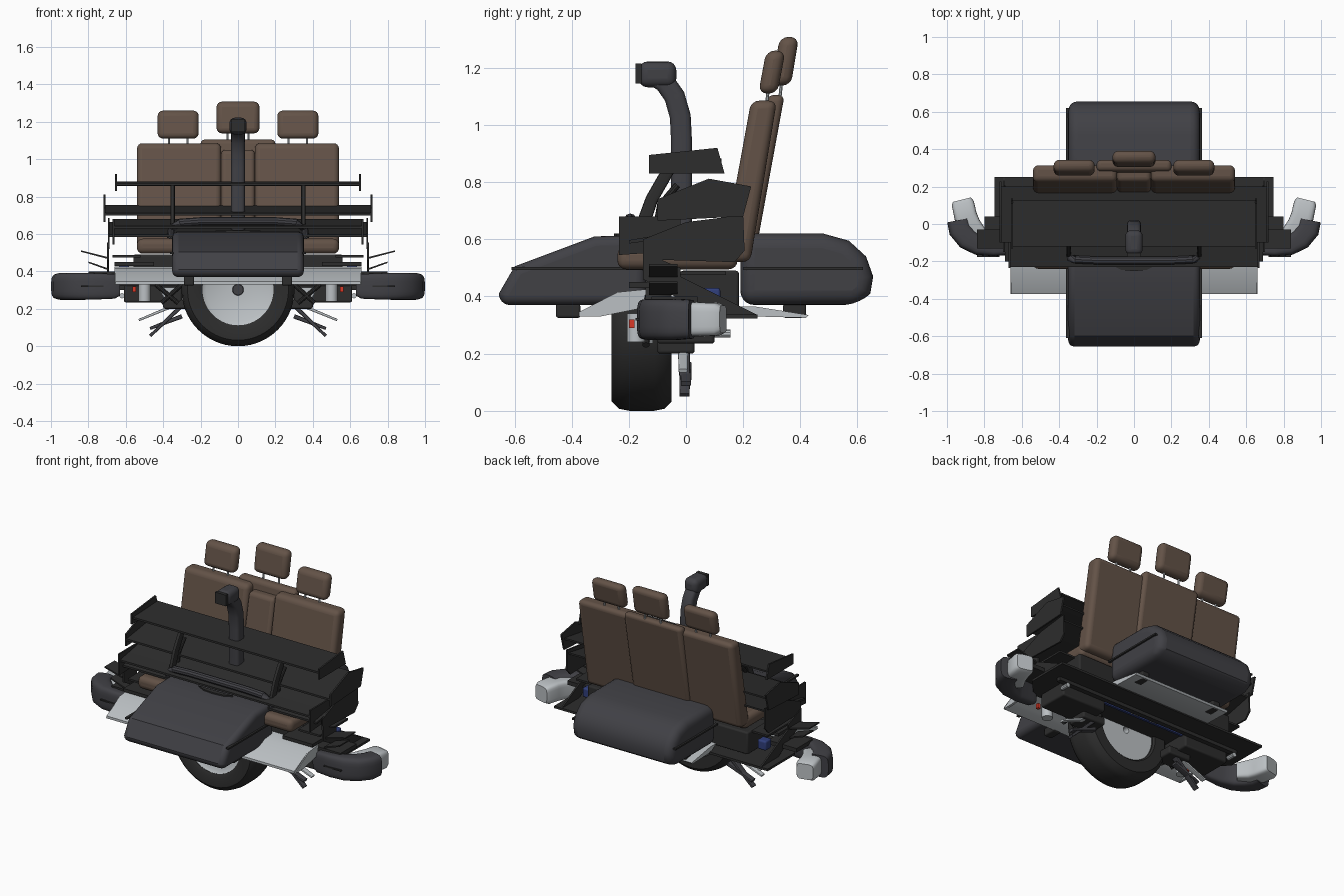
import bpy, bmesh, math
from mathutils import Vector

if "Cube" in bpy.data.objects:
    bpy.data.objects.remove(bpy.data.objects["Cube"])


def material(name, rgb):
    m = bpy.data.materials.new(name)
    m.diffuse_color = (*rgb, 1)
    m.use_nodes = True
    m.node_tree.nodes["Principled BSDF"].inputs["Base Color"].default_value = m.diffuse_color
    return m


BLACK = material("black", (0.026, 0.026, 0.026))
DARK = material("dark_grey", (0.052, 0.052, 0.06))
BROWN = material("brown", (0.125, 0.085, 0.063))
LIGHT = material("light_grey", (0.5, 0.53, 0.55))
RED = material("red", (0.7, 0.04, 0.02))
BLUE = material("blue", (0.03, 0.05, 0.2))


def make(name, verts, faces, mat, mirror=False, bevel=0, seg=3):
    me = bpy.data.meshes.new(name)
    me.from_pydata([tuple(v) for v in verts], [], faces)
    bm = bmesh.new()
    bm.from_mesh(me)
    bmesh.ops.recalc_face_normals(bm, faces=bm.faces)
    bm.to_mesh(me)
    bm.free()
    me.materials.append(mat)
    ob = bpy.data.objects.new(name, me)
    bpy.context.collection.objects.link(ob)
    bpy.ops.object.select_all(action='DESELECT')
    bpy.context.view_layer.objects.active = ob
    ob.select_set(True)
    bpy.ops.object.shade_smooth_by_angle(angle=math.radians(35))
    if bevel:
        b = ob.modifiers.new("bevel", 'BEVEL')
        b.width, b.segments = bevel, seg
        b.limit_method, b.angle_limit = 'ANGLE', math.radians(40)
    if mirror:
        ob.modifiers.new("mirror", 'MIRROR').use_bisect_axis[0] = False
    return ob


def prism(name, pts, lo, hi, mat, axis='x', **kw):
    """Profile in yz pushed along x, in xz along y, or in xy along z."""
    place = {'x': lambda a, b, t: (t, a, b), 'y': lambda a, b, t: (a, t, b),
             'z': lambda a, b, t: (a, b, t)}[axis]
    n = len(pts)
    verts = [place(a, b, t) for t in (lo, hi) for a, b in pts]
    faces = [tuple(range(n)), tuple(range(n, 2 * n))]
    faces += [(i, (i + 1) % n, n + (i + 1) % n, n + i) for i in range(n)]
    return make(name, verts, faces, mat, **kw)


def box(name, x, y, z, mat, **kw):
    return prism(name, [(y[0], z[0]), (y[1], z[0]), (y[1], z[1]), (y[0], z[1])], x[0], x[1], mat, **kw)


def loft(name, path, mat, power=2, n=16, **kw):
    """Superellipse sections (x, y, z, half width, half height) along a path."""
    P = [Vector(p[:3]) for p in path]
    verts, faces = [], []
    for i, p in enumerate(path):
        t = (P[min(i + 1, len(P) - 1)] - P[max(i - 1, 0)]).normalized()
        up = Vector((0, 0, 1)) if abs(t.z) < 0.7 else Vector((0, 1, 0))
        s = t.cross(up).normalized()
        u = s.cross(t)
        for k in range(n):
            c, d = math.cos(math.tau * (k + .5) / n), math.sin(math.tau * (k + .5) / n)
            f = lambda v: math.copysign(abs(v) ** (2 / power), v)
            verts.append(P[i] + s * f(c) * p[3] + u * f(d) * p[4])
    for i in range(len(P) - 1):
        for k in range(n):
            a, b = i * n + k, i * n + (k + 1) % n
            faces.append((a, b, b + n, a + n))
    faces += [tuple(range(n)), tuple(range((len(P) - 1) * n, len(P) * n))]
    return make(name, verts, faces, mat, **kw)


def tube(name, pts, r, mat, n=10, **kw):
    return loft(name, [(*p, r, r) for p in pts], mat, n=n, **kw)


def lathe(name, profile, centre, mat, n=56):
    """Closed (radius, y) profile turned round the y axis."""
    m = len(profile)
    verts = [(centre[0] + r * math.cos(math.tau * k / n), y, centre[1] + r * math.sin(math.tau * k / n))
             for k in range(n) for r, y in profile]
    faces = [(k * m + i, k * m + (i + 1) % m, (k + 1) % n * m + (i + 1) % m, (k + 1) % n * m + i)
             for k in range(n) for i in range(m)]
    return make(name, verts, faces, mat)


# wheel
lathe("tyre", [(.19, -.25), (.21, -.26), (.27, -.26), (.295, -.235), (.302, -.2), (.302, -.11),
               (.295, -.075), (.27, -.05), (.2, -.05), (.19, -.06)], (0, .302), BLACK)
lathe("wheel_disc", [(.02, -.235), (.17, -.235), (.192, -.25), (.192, -.07), (.02, -.07)], (0, .302), LIGHT)
lathe("hub_cap", [(.001, -.245), (.028, -.245), (.032, -.23), (.001, -.23)], (0, .302), DARK, n=20)

# front nose and rear trunk shells
prism("nose_shell", [(-.65, .37), (-.655, .41), (-.60, .505), (-.32, .61), (-.14, .615), (-.14, .37)],
      -.352, .352, DARK, bevel=.05, seg=5)
prism("trunk_shell", [(.19, .37), (.19, .62), (.48, .62), (.57, .595), (.63, .54), (.655, .47), (.645, .41),
                      (.6, .37)], -.352, .352, DARK, bevel=.05, seg=5)
for y0, y1 in ((-.61, -.15), (.2, .62)):
    box("shell_side_trim", (.345, .363), (y0, y1), (.493, .503), BLACK, mirror=True)
for y0, y1 in ((-.455, -.37), (.34, .42)):
    box("shell_foot", (.235, .29), (y0, y1), (.325, .375), BLACK, mirror=True, bevel=.008)
prism("hood_scoop", [(-.12, -.22), (.12, -.22), (.07, -.245), (0, -.252), (-.07, -.245)], .6, .62, BLACK, axis='z')

# pale front fairing and rear tray
prism("front_fairing", [(-.375, .33), (-.375, .345), (-.24, .415), (-.14, .425), (-.14, .405), (-.23, .39),
                        (-.3, .345)], -.655, .655, LIGHT)
prism("fairing_end", [(-.375, .33), (-.24, .415), (-.14, .425), (-.15, .36), (-.3, .33)], .645, .66, LIGHT, mirror=True)
prism("rear_tray", [(.18, .365), (.24, .365), (.43, .335), (.42, .325), (.24, .33)], -.34, .34, LIGHT)

# bench seat
box("seat_cushion", (-.54, .54), (-.24, .18), (.495, .575), BROWN, bevel=.03, seg=4)
back = [(.125, .52), (.228, 1.085), (.318, 1.085), (.225, .52)]
prism("seat_back_outer", back, .09, .54, BROWN, mirror=True, bevel=.028, seg=4)
prism("seat_back_middle", [(y, min(z, 1.05)) for y, z in back], -.09, .09, BROWN, bevel=.022, seg=4)
prism("seat_back_spine", [(.2, .56), (.285, 1.105), (.345, 1.105), (.245, .56)], -.2, .2, BROWN, bevel=.025, seg=4)


def headrest(name, x0, x1, y, z, h, mirror):
    prism(name, [(y, z), (y + .028, z + h), (y + .095, z + h), (y + .067, z)], x0, x1, BROWN,
          mirror=mirror, bevel=.03, seg=4)
    for x in (x0 + .06, x1 - .06):
        tube("headrest_post", [(x, y + .025, z - .08), (x, y + .035, z + .02)], .006, LIGHT, n=8, mirror=mirror)


headrest("headrest_outer", .21, .43, .253, 1.11, .15, True)
headrest("headrest_middle", -.115, .115, .3, 1.138, .17, False)


# stacked wings with end plates
def wing(name, half, y0, y1, z0, z1, plate):
    ym = (y0 + y1) / 2
    zm = (z0 + z1) / 2 - .008
    prism(name, [(y0, z0), (ym, zm), (y1, z1), (y1, z1 + .01), (ym, zm + .018), (y0, z0 + .012)], -half, half, BLACK)
    prism(name + "_end_plate", plate, half - .004, half + .006, BLACK, mirror=True)


wing("top_wing", .652, -.12, .125, .86, .872, [(-.13, .83), (-.13, .895), (.11, .92), (.135, .83)])
wing("middle_wing", .712, -.1, .2, .70, .745,
     [(-.1, .665), (-.1, .74), (.08, .812), (.228, .785), (.2, .68)])
wing("lower_wing", .69, -.2, .19, .585, .655,
     [(-.15, .53), (-.15, .6), (.0, .66), (.2, .685), (.205, .56), (.17, .52)])
wing("front_flap", .665, -.23, -.02, .63, .67, [(-.235, .545), (-.235, .68), (-.02, .68), (-.02, .56)])

# wing posts and the cross tube in front of them
loft("wing_post", [(.35, -.05, .86, .012, .02), (.35, -.08, .81, .012, .022), (.35, -.12, .74, .012, .022),
                   (.35, -.155, .64, .012, .024), (.35, -.16, .56, .012, .024)], BLACK, power=4, mirror=True)
tube("wing_brace", [(.35, -.03, .79), (.35, -.09, .72), (.35, -.1, .66)], .012, BLACK, mirror=True)
tube("cross_tube", [(-.36, -.17, .58), (-.355, -.18, .63), (-.31, -.19, .66), (-.2, -.195, .668), (.2, -.195, .668),
                    (.31, -.19, .66), (.355, -.18, .63), (.36, -.17, .58)], .022, DARK)

# snorkel
loft("snorkel_pipe", [(0, -.016, .56, .037, .037), (0, -.016, .95, .037, .037), (0, -.02, 1.03, .037, .037),
                      (0, -.04, 1.1, .037, .037), (0, -.075, 1.15, .037, .037), (0, -.12, 1.175, .037, .035)],
     DARK, power=4)
box("snorkel_head", (-.046, .046), (-.165, -.034), (1.132, 1.222), DARK, bevel=.03, seg=4)
box("snorkel_grille", (-.038, .038), (-.176, -.155), (1.145, 1.215), BLACK)

# chassis box and floor panel
box("chassis_box", (-.56, .56), (-.02, .185), (.35, .49), BLACK, bevel=.01)
prism("floor_panel", [(-.745, .25), (.745, .25), (.745, -.02), (.64, -.13), (-.64, -.13), (-.745, -.02)],
      .322, .336, BLACK, axis='z')
box("floor_rail", (-.66, .66), (.1, .13), (.30, .325), BLACK)
box("floor_strip", (-.5, .5), (.06, .075), (.312, .324), BLUE)
for i in range(3):
    box("floor_bolt", (.04 + i * .02, .052 + i * .02), (.085, .095), (.306, .324), LIGHT, mirror=True)
box("side_tray", (.45, .66), (-.2, .02), (.43, .45), BLACK, mirror=True)
box("side_step", (.52, .67), (-.14, .14), (.475, .487), BLACK, mirror=True)
prism("side_fin", [(-.15, .555), (-.02, .5), (-.02, .47), (.25, .335), (.1, .325), (-.15, .46)],
      .69, .7, BLACK, mirror=True)
for dz, w in ((0, .84), (-.06, .80)):
    prism("canard", [(.69, .465 + dz), (w, .505 + dz), (w, .513 + dz), (.69, .475 + dz)], -.13, -.03,
          BLACK, axis='y', mirror=True)

# curved corner pods with pale tips
loft("corner_pod", [(.63, -.135, .32, .02, .05), (.66, -.135, .32, .03, .066), (.75, -.137, .32, .035, .07),
                    (.83, -.118, .32, .05, .072), (.89, -.08, .32, .06, .072), (.93, -.03, .32, .062, .072),
                    (.94, .02, .32, .06, .068)], DARK, power=4, n=24, mirror=True)
loft("pod_tip", [(.82, -.06, .32, .04, .05), (.87, -.01, .32, .055, .06), (.9, .04, .32, .062, .06),
                 (.915, .11, .32, .06, .058), (.92, .13, .32, .05, .048)], LIGHT, power=5, n=24, mirror=True)
box("pod_slot", (.72, .84), (-.176, -.16), (.316, .324), BLACK, mirror=True)
box("pod_mount", (.6, .8), (-.12, .04), (.375, .4), BLACK, mirror=True)

# suspension, struts and lamps under the floor
box("axle_block", (.3, .61), (-.1, .1), (.235, .325), BLACK, mirror=True, bevel=.01)
tube("damper", [(.5, -.175, .24), (.5, -.175, .34)], .032, LIGHT, n=16, mirror=True)
prism("link_plate", [(.33, .315), (.43, .315), (.38, .235)], -.13, -.115, LIGHT, axis='y', mirror=True)
tube("link_rod", [(.3, -.14, .33), (.41, -.14, .23)], .012, BLACK, mirror=True)
tube("link_rod_cross", [(.44, -.14, .33), (.32, -.14, .23)], .012, BLACK, mirror=True)
box("marker_lamp", (.545, .565), (-.2, -.18), (.29, .32), RED, mirror=True)
box("spring_blue", (.58, .64), (.06, .12), (.37, .43), BLUE, mirror=True, bevel=.01)
loft("strut", [(.27, -.005, .245, .02, .012), (.47, -.005, .055, .018, .008)], DARK, power=5, mirror=True)
loft("strut_short", [(.3, .0, .16, .02, .012), (.47, .0, .095, .018, .008)], DARK, power=5, mirror=True)
loft("strut_pale", [(.36, -.01, .21, .018, .008), (.53, -.01, .14, .016, .006)], LIGHT, power=5, mirror=True)
box("strut_base", (.24, .4), (-.1, .03), (.2, .25), BLACK, mirror=True, bevel=.01)
tube("rear_pin", [(.62, .1, .27), (.62, .155, .27)], .014, LIGHT, mirror=True)
